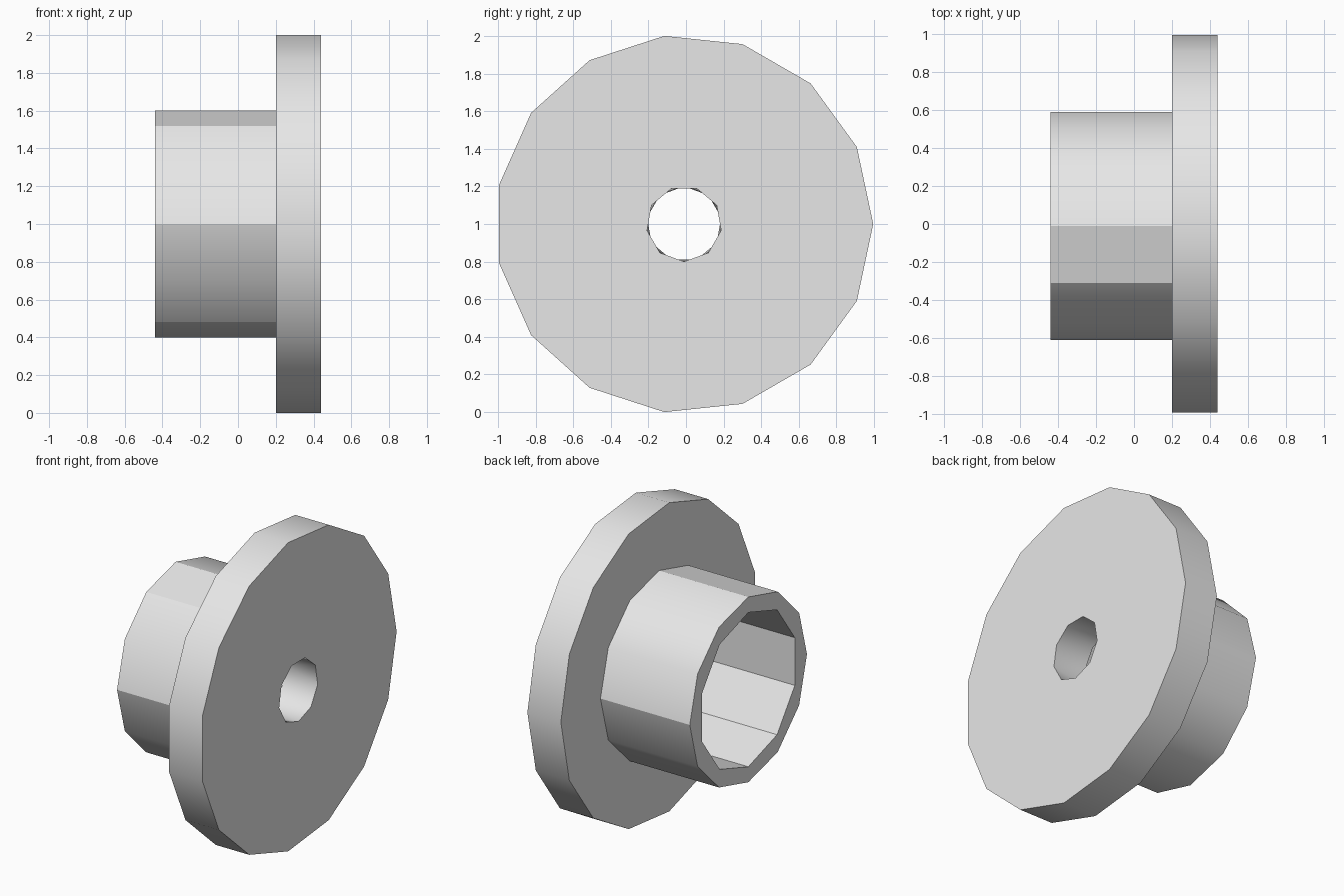
import bpy
import bmesh
from math import cos, sin, radians, pi

cube = bpy.data.objects.get("Cube")
if cube:
    bpy.data.objects.remove(cube, do_unlink=True)

AXIS_Y, AXIS_Z = -0.01, 1.0
HUB_END, FLANGE_BACK, FLANGE_FRONT = -0.44, 0.2, 0.44

grey = bpy.data.materials.new("light grey")
grey.use_nodes = True
grey.diffuse_color = (0.8, 0.8, 0.8, 1)
grey.node_tree.nodes["Principled BSDF"].inputs["Base Color"].default_value = (0.8, 0.8, 0.8, 1)


def ring(bm, x, radius, sides, start=0):
    """Regular polygon of vertices around the x-directed axis."""
    angles = [radians(start + 360 * i / sides) for i in range(sides)]
    return [bm.verts.new((x, AXIS_Y + radius * cos(a), AXIS_Z + radius * sin(a))) for a in angles]


def pairs(loop):
    return list(zip(loop, loop[1:] + loop[:1]))


def wall(bm, first, second, twisted=False):
    """Join two rings with quads, or with alternating triangles when twisted."""
    for (a, b), (c, d) in zip(pairs(first), pairs(second)):
        if twisted:
            bm.faces.new((a, b, c))
            bm.faces.new((b, d, c))
        else:
            bm.faces.new((a, b, d, c))


def annulus(bm, outer, inner):
    """Fill the flat area between two rings."""
    edges = [bm.edges.get(p) for p in pairs(outer) + pairs(inner)]
    bmesh.ops.triangle_fill(bm, use_beauty=True, edges=edges)


def finish(bm, name, creases=()):
    bmesh.ops.recalc_face_normals(bm, faces=bm.faces[:])
    for face in bm.faces:
        face.smooth = True
    for edge in bm.edges:
        edge.smooth = edge.calc_face_angle(pi) < radians(31)
    for edge in creases:
        edge.smooth = False
    mesh = bpy.data.meshes.new(name)
    bm.to_mesh(mesh)
    bm.free()
    mesh.materials.append(grey)
    obj = bpy.data.objects.new(name, mesh)
    bpy.context.collection.objects.link(obj)


# Flange disc with a faceted, twisted centre hole
bm = bmesh.new()
rim_back = ring(bm, FLANGE_BACK, 1.0055, 15)
rim_front = ring(bm, FLANGE_FRONT, 1.0055, 15)
hole_front = ring(bm, FLANGE_FRONT, 0.2, 9, 270)
hole_back = ring(bm, FLANGE_BACK, 0.2, 9, 290)
wall(bm, rim_back, rim_front)
wall(bm, hole_front, hole_back, twisted=True)
annulus(bm, rim_front, hole_front)
annulus(bm, rim_back, hole_back)
finish(bm, "flange")

# Hollow hub, twelve-sided outside and ten-sided inside
bm = bmesh.new()
outer_end = ring(bm, HUB_END, 0.6, 12)
outer_root = ring(bm, FLANGE_BACK, 0.6, 12)
inner_end = ring(bm, HUB_END, 0.5, 10, 18)
inner_root = ring(bm, FLANGE_BACK, 0.5, 10, 18)
wall(bm, outer_end, outer_root)
wall(bm, inner_end, inner_root)
annulus(bm, outer_end, inner_end)
creases = [bm.edges.get((outer_end[i], outer_root[i])) for i in (0, 3, 4, 6, 8)]
finish(bm, "hub", creases)
